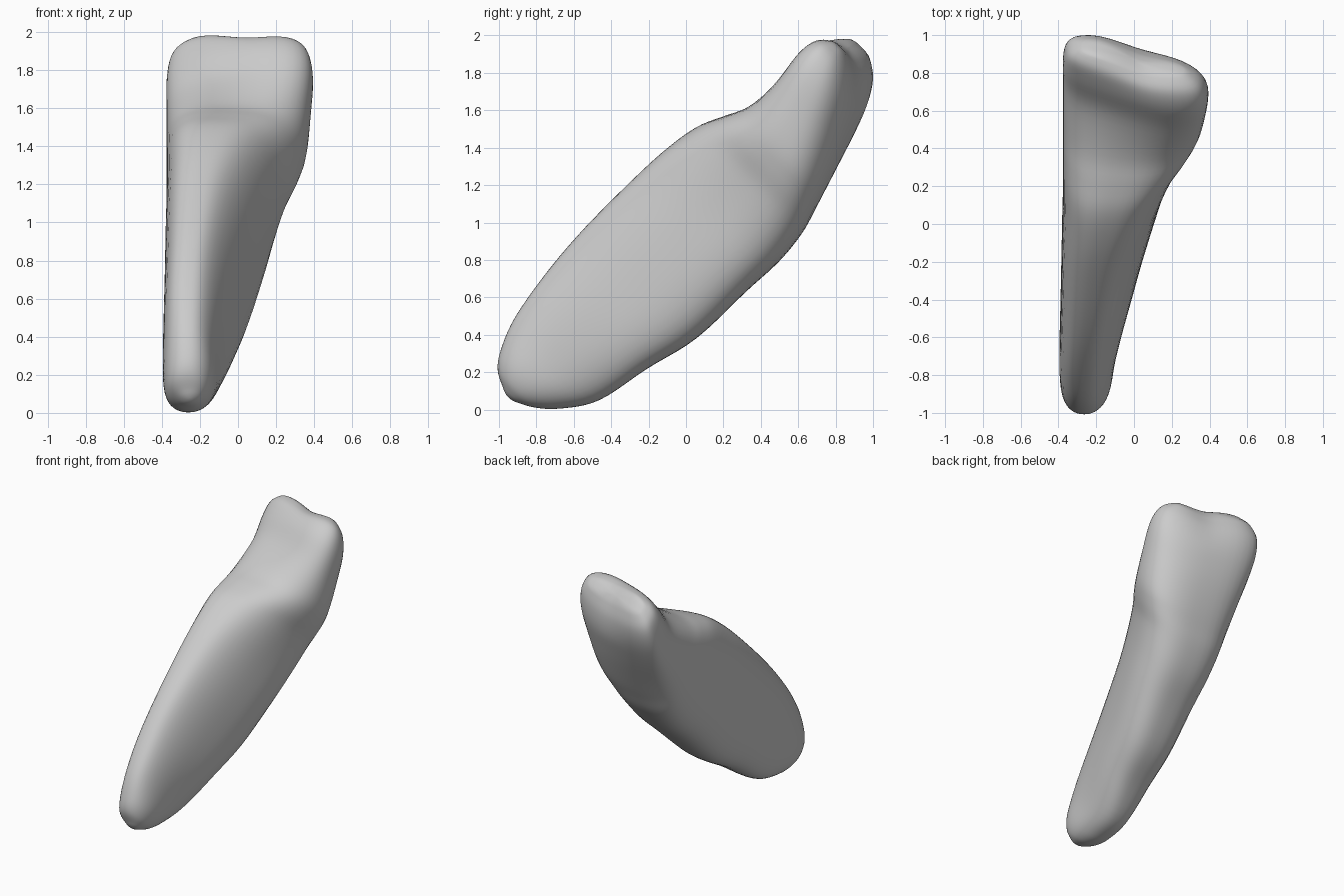
import bpy, bmesh, math
from mathutils import Vector

cube = bpy.data.objects.get("Cube")
if cube:
    bpy.data.objects.remove(cube, do_unlink=True)

# Cross-sections along the leaning axis:
# along, left x, right x at back, right x at front,
# offset of corners: back left, back right, front right, front left
STATIONS = [
    (-1.315, -.31, -.2, -.2, -.05, -.05, .07, .07),
    (-1.27, -.365, -.15, -.16, -.13, -.13, .155, .155),
    (-1.18, -.39, -.11, -.13, -.235, -.22, .22, .22),
    (-1, -.395, -.06, -.125, -.35, -.34, .29, .29),
    (-.7, -.39, .045, -.11, -.41, -.4, .335, .345),
    (-.4, -.385, .13, -.07, -.485, -.47, .355, .37),
    (-.04, -.38, .22, 0, -.495, -.48, .35, .375),
    (.2, -.375, .265, .08, -.515, -.48, .33, .37),
    (.4, -.375, .31, .17, -.5, -.45, .295, .34),
    (.55, -.375, .355, .265, -.455, -.41, .25, .265),
    (.7, -.375, .385, .33, -.41, -.36, .22, .175),
    (.95, -.375, .4, .365, -.34, -.25, .255, .07),
    (1.14, -.375, .41, .375, -.275, -.14, .28, .075),
    (1.26, -.35, .37, .345, -.195, -.04, .245, .08),
    (1.322, -.28, .28, .26, -.09, .03, .16, .06),
]
SEGMENTS, STEPS = 48, 5


def spline(a, b, c, d, t):
    return b + .5 * t * (c - a + t * (2 * a - 5 * b + 4 * c - d + t * (3 * (b - c) + d - a)))


def mix(a, b, t):
    return a + (b - a) * t


def section(row, shrink=1):
    """Rounded four-cornered ring, leaned over and skewed at the head."""
    along, left, right_b, right_f, bl, br, fr, fl = row
    tip = min(1, max(0, -along - .8) / .45)
    head = min(1, max(0, along - .4) / .6)
    ring = []
    for i in range(SEGMENTS):
        angle = math.tau * i / SEGMENTS
        c, s = math.cos(angle), math.sin(angle)
        # flat, tighter corners on one side, softer ones on the other
        power = mix(3.3, 2.2, tip) if c < 0 else mix(2.6, 2.1, tip)
        size = (abs(c) ** power + abs(s) ** power) ** (-1 / power)
        a, b = (shrink * size * c + 1) / 2, (shrink * size * s + 1) / 2
        x = mix(left, mix(right_b, right_f, b), a)
        off = mix(mix(bl, fl, b), mix(br, fr, b), a)
        u = along - .17 * head * max(0, x + .2)
        # shallow dip across the top edge
        u -= .16 * max(0, along - 1.1) * math.exp(-((x - .06) / .14) ** 2)
        ring.append(Vector((x, (u - off) / math.sqrt(2), 1 + (u + off) / math.sqrt(2))))
    return ring


def cap(row, sign):
    """Shrinking rings that close an end."""
    rings = []
    for shrink in (.8, .55, .3, .08):
        moved = list(row)
        moved[0] += sign * .018 * (1 - shrink ** 2)
        rings.append(section(moved, shrink))
    return rings


# Smoothly interpolated rings
rows = []
last = len(STATIONS) - 1
for k in range(last):
    near = [STATIONS[min(last, max(0, k + j))] for j in (-1, 0, 1, 2)]
    for step in range(STEPS):
        rows.append([spline(*vals, step / STEPS) for vals in zip(*near)])
rows.append(list(STATIONS[-1]))
rings = cap(rows[0], -1)[::-1] + [section(r) for r in rows] + cap(rows[-1], 1)

# Skin the rings
bm = bmesh.new()
loops = [[bm.verts.new(p) for p in ring] for ring in rings]
for lower, upper in zip(loops, loops[1:]):
    for i in range(SEGMENTS):
        j = (i + 1) % SEGMENTS
        bm.faces.new((lower[i], lower[j], upper[j], upper[i]))
bm.faces.new(loops[0][::-1])
bm.faces.new(loops[-1])
for _ in range(2):
    bmesh.ops.smooth_vert(bm, verts=bm.verts, factor=.4,
                          use_axis_x=True, use_axis_y=True, use_axis_z=True)
bmesh.ops.recalc_face_normals(bm, faces=bm.faces)
for face in bm.faces:
    face.smooth = True
mesh = bpy.data.meshes.new("tapered_body")
bm.to_mesh(mesh)
bm.free()
body = bpy.data.objects.new("tapered_body", mesh)
bpy.context.collection.objects.link(body)

# Plain grey surface
grey = bpy.data.materials.new("light_grey")
grey.use_nodes = True
color = (.6, .6, .6, 1)
grey.diffuse_color = color
grey.node_tree.nodes["Principled BSDF"].inputs["Base Color"].default_value = color
mesh.materials.append(grey)
